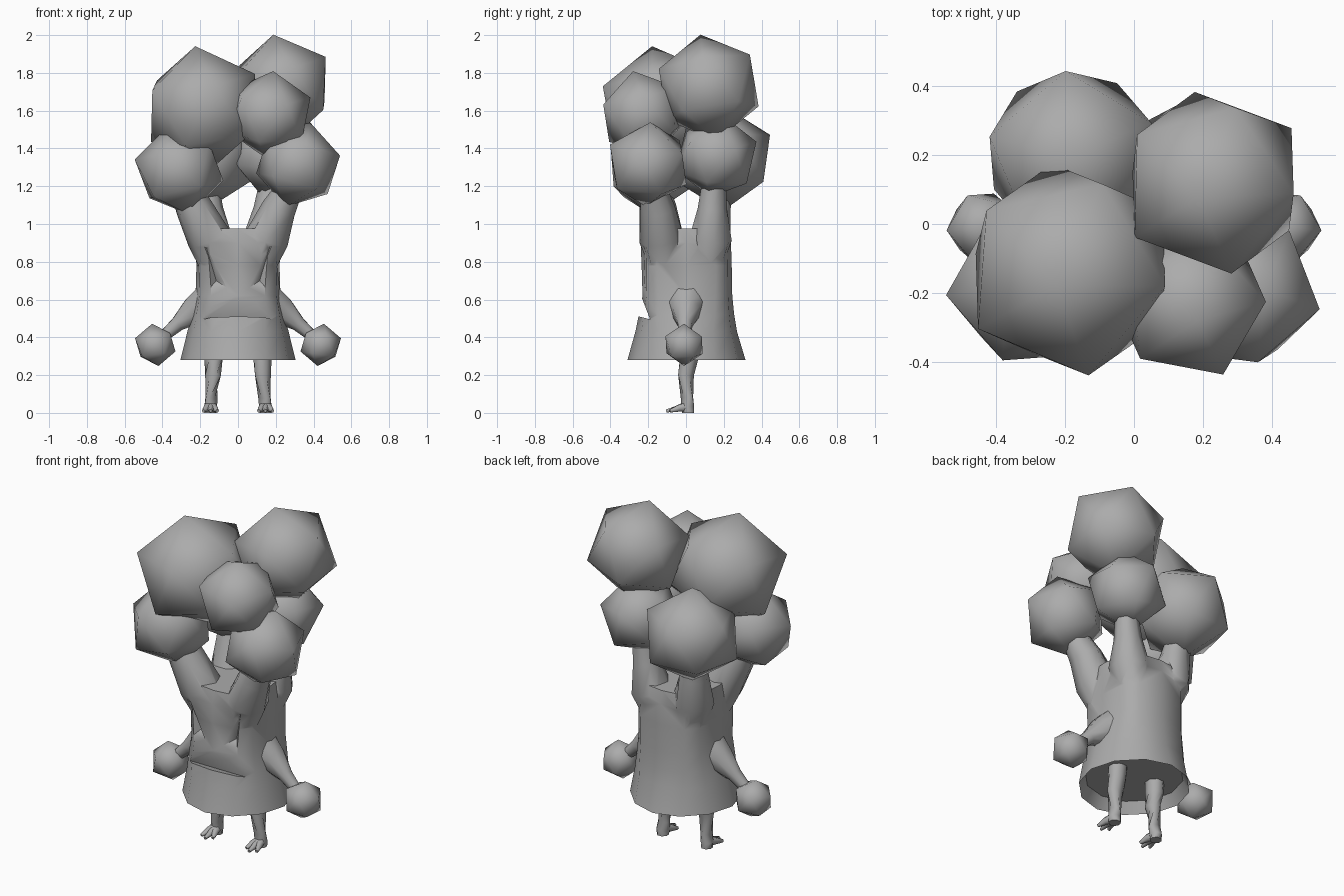
import bpy, bmesh, math
from mathutils import Vector, Matrix

if "Cube" in bpy.data.objects:
    bpy.data.objects.remove(bpy.data.objects["Cube"])

grey = bpy.data.materials.new("plain_grey")
grey.diffuse_color = (0.41, 0.41, 0.41, 1)
grey.use_nodes = True
grey.node_tree.nodes["Principled BSDF"].inputs["Base Color"].default_value = grey.diffuse_color


def finish(name, bm, angle=180):
    bmesh.ops.recalc_face_normals(bm, faces=bm.faces)
    mesh = bpy.data.meshes.new(name)
    bm.to_mesh(mesh)
    bm.free()
    mesh.materials.append(grey)
    obj = bpy.data.objects.new(name, mesh)
    bpy.context.collection.objects.link(obj)
    smooth(obj, angle)
    return obj


def activate(obj):
    bpy.ops.object.select_all(action='DESELECT')
    obj.select_set(True)
    bpy.context.view_layer.objects.active = obj


def smooth(obj, angle):
    activate(obj)
    bpy.ops.object.shade_smooth_by_angle(angle=math.radians(angle))


def loft(bm, rings):
    """Skin a list of point rings and cap both ends."""
    rows = [[bm.verts.new(p) for p in ring] for ring in rings]
    n = len(rows[0])
    for a, b in zip(rows, rows[1:]):
        for i in range(n):
            j = (i + 1) % n
            bm.faces.new((a[i], a[j], b[j], b[i]))
    bm.faces.new(rows[0][::-1])
    bm.faces.new(rows[-1])


def tube(bm, path, sides=8):
    """Tapered limb through (x, y, z, radius) points."""
    pts = [Vector(p[:3]) for p in path]
    rings = []
    for i, p in enumerate(pts):
        d = pts[min(i + 1, len(pts) - 1)] - pts[max(i - 1, 0)]
        rot = d.to_track_quat('Z', 'X')
        ring = []
        for k in range(sides):
            a = math.tau * (k + 0.5) / sides
            ring.append(p + rot @ Vector((math.cos(a), math.sin(a), 0)) * path[i][3])
        rings.append(ring)
    loft(bm, rings)


def ball(name, centre, r, pole, side):
    """Icosahedron with one corner along pole and the next ring turned to side."""
    bm = bmesh.new()
    bmesh.ops.create_icosphere(bm, subdivisions=1, radius=1)

    def basis(p, q):
        p = Vector(p).normalized()
        u = Vector(q)
        u = (u - p * u.dot(p)).normalized()
        return Matrix((u, p.cross(u), p)).transposed()

    corner = next(v.co.copy() for v in bm.verts if 0.3 < v.co.z < 0.6)
    m = basis(pole, side) @ basis((0, 0, 1), corner).transposed()
    for v in bm.verts:
        v.co = m @ v.co * r + Vector(centre)
    return finish(name, bm)


def boolean(obj, other, op):
    mod = obj.modifiers.new("join", 'BOOLEAN')
    mod.object, mod.operation, mod.solver = other, op, 'EXACT'
    activate(obj)
    bpy.ops.object.modifier_apply(modifier=mod.name)
    bpy.data.objects.remove(other)


def hull(name, points):
    bm = bmesh.new()
    for p in points:
        bm.verts.new(p)
    bmesh.ops.convex_hull(bm, input=bm.verts)
    return finish(name, bm)


# trunk, round at the foot and squarer above, with a recessed underside:
# z, half width, front y, back y, roundness
profile = [(.345, .265, -.27, .275, 1.0), (.28, .305, -.31, .315, 1.05), (.43, .268, -.268, .27, .9),
           (.52, .245, -.25, .255, .75), (.62, .225, -.23, .245, .65), (.78, .22, -.235, .242, .6),
           (.9, .228, -.24, .238, .6), (.975, .215, -.225, .225, .6)]


def soft(v, e):
    return math.copysign(abs(v) ** e, v) if abs(v) > 1e-6 else 0.0


rings = []
for z, hx, yf, yb, e in profile:
    ring = []
    for k in range(12):
        a = math.tau * k / 12
        c, s = soft(math.cos(a), e), soft(math.sin(a), e)
        ring.append((hx * c, (yb if s > 0 else -yf) * s, z))
    rings.append(ring)
bm = bmesh.new()
loft(bm, rings)
trunk = finish("trunk", bm)

# branches rising from the trunk corners
branches = [
    [(-.10, -.10, .74, .08), (-.15, -.13, .92, .118), (-.235, -.15, 1.09, .098), (-.30, -.17, 1.22, .07)],
    [(.10, -.10, .74, .08), (.15, -.13, .92, .118), (.215, -.15, 1.08, .092), (.29, -.18, 1.22, .065)],
    [(-.10, .10, .74, .08), (-.14, .13, .92, .115), (-.16, .155, 1.08, .082), (-.17, .19, 1.25, .06)],
    [(.10, .10, .74, .08), (.14, .13, .92, .115), (.16, .14, 1.08, .078), (.18, .15, 1.25, .06)],
]
for path in branches:
    bm = bmesh.new()
    tube(bm, path)
    boolean(trunk, finish("branch", bm), 'UNION')

# slanted eye hollows
for s in (-1, 1):
    apex = Vector((s * .115, -.175, .70))
    rim = [Vector((s * x, y, z)) for x, y, z in
           ((.16, -.21, .85), (.04, -.24, .65), (.15, -.22, .66))]
    boolean(trunk, hull("eye_cutter", [apex] + [apex + (p - apex) * 1.4 for p in rim]), 'DIFFERENCE')

# mouth notch above a lip that dips inward
notch = [(-.4, .55), (-.4, .64), (-.19, .495), (-.236, .615)]
boolean(trunk, hull("mouth_cutter", [(s * .18, y, z) for s in (-1, 1) for y, z in notch]), 'DIFFERENCE')
smooth(trunk, 55)

# arms, hands, legs and feet on both sides
for s, tag in ((-1, "left"), (1, "right")):
    bm = bmesh.new()
    tube(bm, [(s * x, y, z, r) for x, y, z, r in
              ((.15, 0, .58, .12), (.235, 0, .54, .08), (.32, -.005, .47, .042), (.40, -.01, .40, .03))])
    finish(tag + "_arm", bm, 60)
    ball(tag + "_hand", (s * .438, -.01, .36), .113, (s * .15, 0, 1), (s * .3, -1, .4))
    bm = bmesh.new()
    tube(bm, [(s * x, y, z, r) for x, y, z, r in
              ((.13, .02, .38, .055), (.13, .015, .28, .05), (.132, .0, .20, .045), (.14, .005, .08, .034),
               (.145, .01, .03, .036), (.145, .01, 0, .034))])
    for dx, reach in ((-.035, -.08), (0, -.105), (.038, -.085)):
        tube(bm, [(s * .145, .01, .034, .03), (s * (.145 + dx * .6), -.04, .024, .02),
                  (s * (.145 + dx), reach, .01, .009)], 6)
    finish(tag + "_leg", bm, 60)

# foliage clumps: name, centre, radius, pole direction, side corner direction
for clump in (
    ("foliage_top_left", (-.185, -.133, 1.615), .332, (-.04, -.045, .315), (.055, -.305, .095)),
    ("foliage_top_right", (.23, .12, 1.722), .287, (-.04, -.04, .26), (.05, -.26, .11)),
    ("foliage_back_left", (-.178, .197, 1.348), .278, (0, 0, 1), (-.02, .24, .12)),
    ("foliage_front_left", (-.312, -.185, 1.285), .242, (-.05, 0, .21), (-.23, -.02, .11)),
    ("foliage_front_right", (.318, -.2, 1.315), .232, (.06, .01, .21), (.04, -.19, .10)),
    ("foliage_back_right", (.185, .16, 1.36), .226, (.05, .03, .2), (0, .2, .1)),
    ("foliage_front_top", (.165, -.228, 1.58), .236, (.02, -.05, .22), (.09, -.20, .05)),
):
    ball(*clump)
